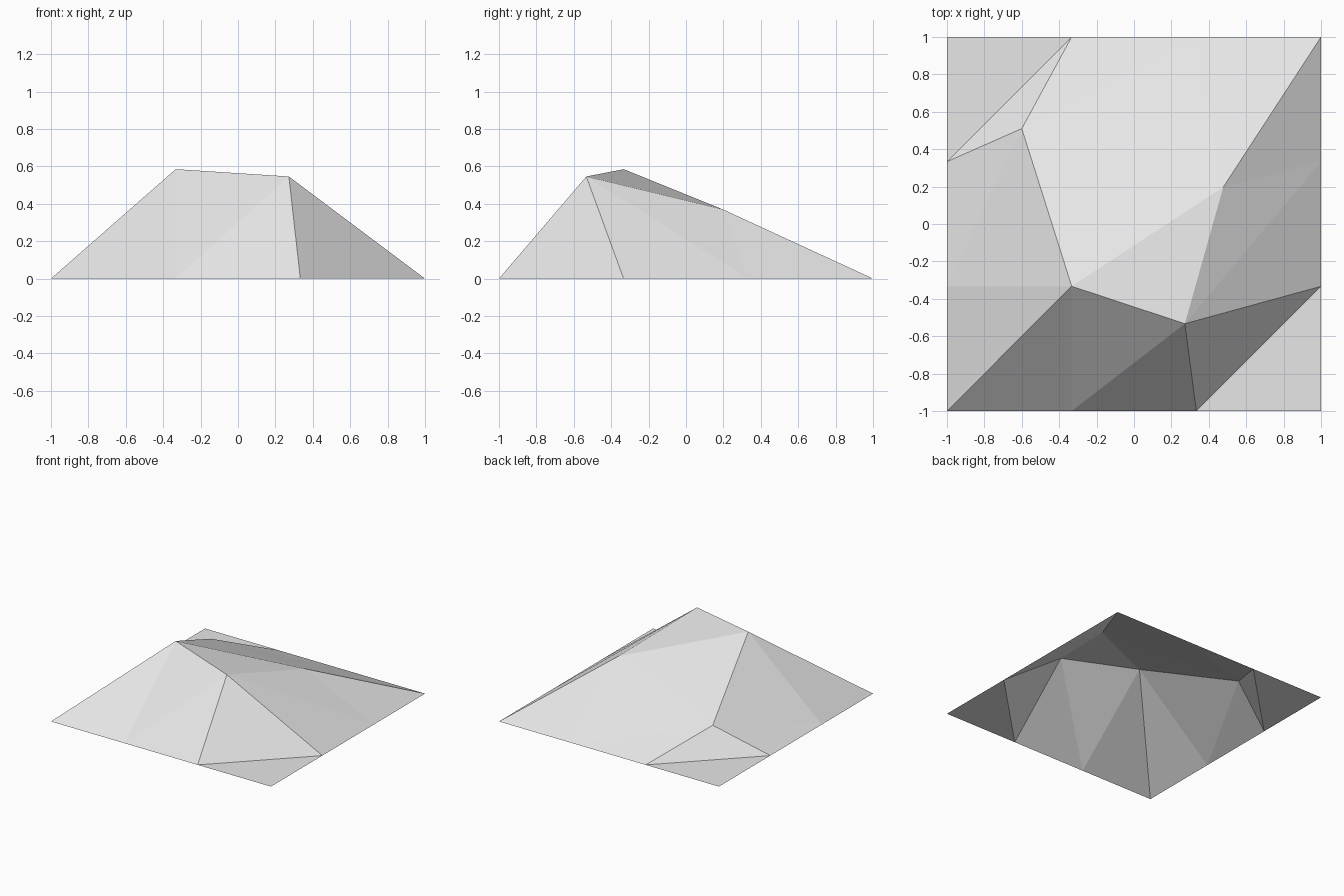
import bpy
import bmesh

default_cube = bpy.data.objects.get("Cube")
if default_cube:
    bpy.data.objects.remove(default_cube, do_unlink=True)


def make_material(name, colour):
    mat = bpy.data.materials.new(name)
    mat.use_nodes = True
    mat.diffuse_color = colour
    mat.node_tree.nodes["Principled BSDF"].inputs["Base Color"].default_value = colour
    return mat


STEPS = 3  # cells along each side

# Displaced inner points of the terrain, keyed by grid column and row
PEAKS = {
    (1, 1): (-0.333, -0.333, 0.585),
    (2, 1): (0.272, -0.533, 0.546),
    (2, 2): (0.477, 0.197, 0.370),
    (1, 2): (-0.60, 0.51, 0.21),
}


def grid_point(col, row):
    flat = (2 * col / STEPS - 1, 2 * row / STEPS - 1, 0)
    return PEAKS.get((col, row), flat)


# Open low-poly hill: flat border, raised centre, every cell split the same way
bm = bmesh.new()
verts = {
    (c, r): bm.verts.new(grid_point(c, r))
    for c in range(STEPS + 1)
    for r in range(STEPS + 1)
}
for c in range(STEPS):
    for r in range(STEPS):
        near, far = verts[c, r], verts[c + 1, r + 1]
        bm.faces.new((near, verts[c + 1, r], far))
        bm.faces.new((near, far, verts[c, r + 1]))

mesh = bpy.data.meshes.new("terrain_hill")
bm.to_mesh(mesh)
bm.free()
mesh.materials.append(make_material("light grey", (0.8, 0.8, 0.8, 1)))
hill = bpy.data.objects.new("terrain_hill", mesh)
bpy.context.collection.objects.link(hill)
